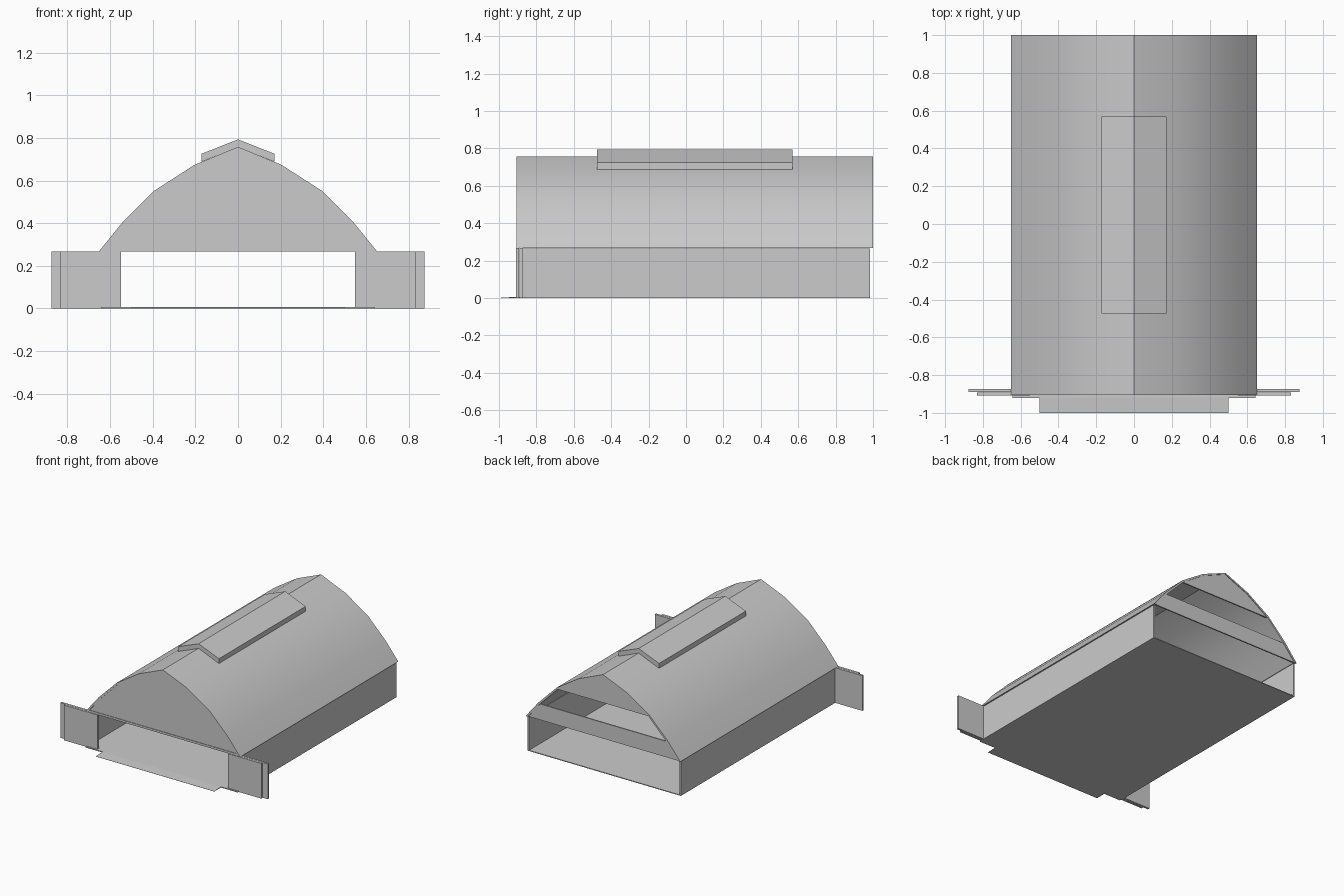
import bpy
import bmesh
import math

cube = bpy.data.objects.get("Cube")
if cube:
    bpy.data.objects.remove(cube, do_unlink=True)

grey = bpy.data.materials.new("plain grey")
grey.use_nodes = True
grey.diffuse_color = (0.6, 0.6, 0.6, 1)
grey.node_tree.nodes["Principled BSDF"].inputs["Base Color"].default_value = (0.6, 0.6, 0.6, 1)


def extrude(name, points, offset, axis="y"):
    """Closed solid: a flat profile swept from its plane along one axis."""
    bm = bmesh.new()
    face = bm.faces.new([bm.verts.new(p) for p in points])
    swept = bmesh.ops.extrude_face_region(bm, geom=[face])["geom"]
    vec = (0, offset, 0) if axis == "y" else (offset, 0, 0)
    bmesh.ops.translate(bm, vec=vec, verts=[v for v in swept if isinstance(v, bmesh.types.BMVert)])
    # the starting face can stay behind as an end cap or be removed by the extrude
    if not face.is_valid:
        bm.faces.new([v for v in bm.verts][:len(points)])
    bmesh.ops.recalc_face_normals(bm, faces=bm.faces)
    mesh = bpy.data.meshes.new(name)
    bm.to_mesh(mesh)
    bm.free()
    mesh.materials.append(grey)
    obj = bpy.data.objects.new(name, mesh)
    bpy.context.collection.objects.link(obj)
    return obj


def box(name, x0, x1, y0, y1, z0, z1):
    return extrude(name, [(x0, y0, z0), (x1, y0, z0), (x1, y0, z1), (x0, y0, z1)], y1 - y0)


def mirrored(half):
    """Right-to-left outline from a half profile that starts on the centre line."""
    return [(-x, z) for x, z in reversed(half[1:])] + list(half)


def at_y(outline, y):
    return [(x, y, z) for x, z in outline]


# Arched roof shell
outer = [(0, 0.758), (0.205, 0.673), (0.393, 0.552), (0.545, 0.4), (0.652, 0.268)]
inner = [(0.98 * x, z - 0.011) for x, z in outer[:-1]] + [(0.634, 0.268)]
roof = extrude("roof", at_y(mirrored(outer) + mirrored(inner)[::-1], -0.905), 1.905)
for poly in roof.data.polygons:
    poly.use_smooth = True
roof.data.set_sharp_from_angle(angle=math.radians(25))

# Solid front gable with a slim lintel
extrude("front_gable", at_y(mirrored(inner), -0.9), 0.012)
box("front_lintel", -0.634, 0.634, -0.904, -0.888, 0.268, 0.284)

# Back gable: upper panel and lower band with an open slot between
extrude("back_gable_top", at_y(mirrored(inner[:3]), 0.985), 0.01)
extrude("back_gable_band", at_y(mirrored(inner)[:2] + mirrored(inner)[-2:], 0.985), 0.01)

# Ridge vent sitting on the roof
vent = [(-0.172, 0.688), (0, 0.757), (0.172, 0.688), (0.172, 0.725), (0, 0.793), (-0.172, 0.725)]
extrude("ridge_vent", at_y(vent, -0.475), 1.045)

# Floor slab and sloping apron
box("floor", -0.642, 0.642, -0.92, 0.985, 0, 0.006)
extrude("apron", [(-0.5, -0.92, 0), (-0.5, -0.92, 0.006), (-0.5, -1, 0.001), (-0.5, -1, 0)], 1.0, "x")

# Side walls and the open sliding door leaves
for side, s in (("left", 1), ("right", -1)):
    def pair(name, a, b, y0, y1, z1):
        box(side + "_" + name, min(s * a, s * b), max(s * a, s * b), y0, y1, 0, z1)
    pair("wall", 0.634, 0.646, -0.88, 0.985, 0.264)
    pair("outer_door", 0.55, 0.832, -0.908, -0.892, 0.268)
    pair("inner_door", 0.59, 0.875, -0.89, -0.874, 0.268)
